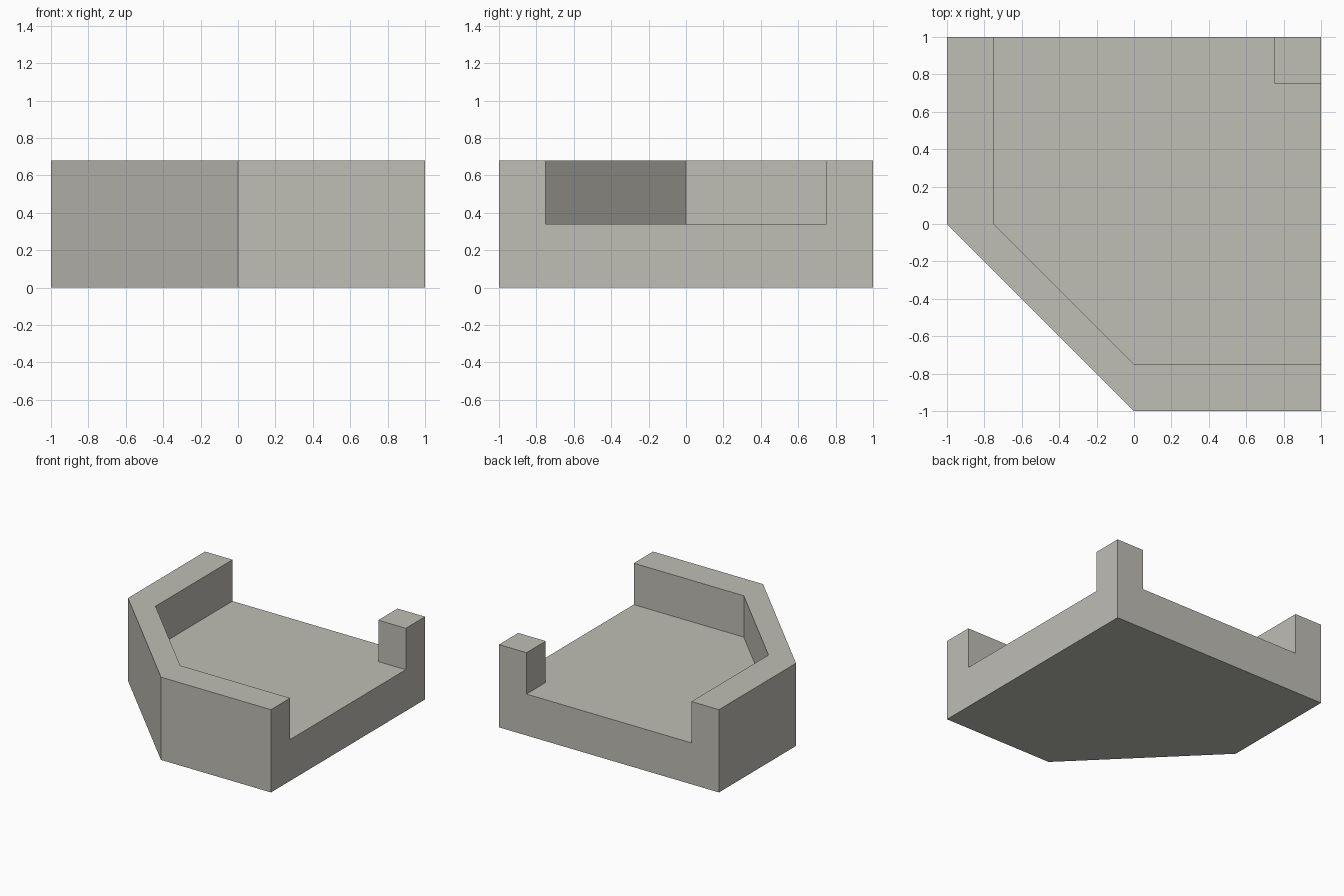
import bpy
import bmesh
import math

cube = bpy.data.objects.get("Cube")
if cube:
    bpy.data.objects.remove(cube, do_unlink=True)

FLOOR_TOP = 0.34
WALL_TOP = 0.68
R = 1.0       # outer half width
I = 0.75      # inner face of the walls and post

# Warm grey stone
stone = bpy.data.materials.new("warm_grey")
stone.use_nodes = True
colour = (0.52, 0.51, 0.46, 1)
stone.diffuse_color = colour
stone.node_tree.nodes["Principled BSDF"].inputs["Base Color"].default_value = colour

# Plan outlines: inner and outer line of the wall, corner post and open floor
outer = [(-R, R), (-R, 0), (0, -R), (R, -R)]
inner = [(R, -I), (0, -I), (-I, 0), (-I, R)]
post = [(I, I), (R, I), (R, R), (I, R)]
floor = inner[::-1] + [(R, I), (I, I), (I, R)]

bm = bmesh.new()
corners = {}


def plan_face(points):
    for p in points:
        if p not in corners:
            corners[p] = bm.verts.new((*p, 0))
    return bm.faces.new([corners[p] for p in points])


def raise_faces(faces, height, keep=False):
    made = bmesh.ops.extrude_face_region(bm, geom=faces, use_keep_orig=keep)["geom"]
    verts = [g for g in made if isinstance(g, bmesh.types.BMVert)]
    bmesh.ops.translate(bm, verts=verts, vec=(0, 0, height))
    return [g for g in made if isinstance(g, bmesh.types.BMFace)]


# Solid base slab
plan = [plan_face(outline) for outline in (outer + inner, post, floor)]
tops = raise_faces(plan, FLOOR_TOP, keep=True)

# Wall and corner post rise from the slab; the floor stays low
floor_top = [f for f in tops if len(f.verts) == len(floor)]
raise_faces([f for f in tops if f not in floor_top], WALL_TOP - FLOOR_TOP)

# Merge flat neighbours into clean faces
bmesh.ops.dissolve_limit(bm, angle_limit=math.radians(1),
                         verts=bm.verts[:], edges=bm.edges[:])
bmesh.ops.recalc_face_normals(bm, faces=bm.faces[:])

mesh = bpy.data.meshes.new("walled_corner_platform")
bm.to_mesh(mesh)
bm.free()
mesh.materials.append(stone)
platform = bpy.data.objects.new("walled_corner_platform", mesh)
bpy.context.collection.objects.link(platform)
